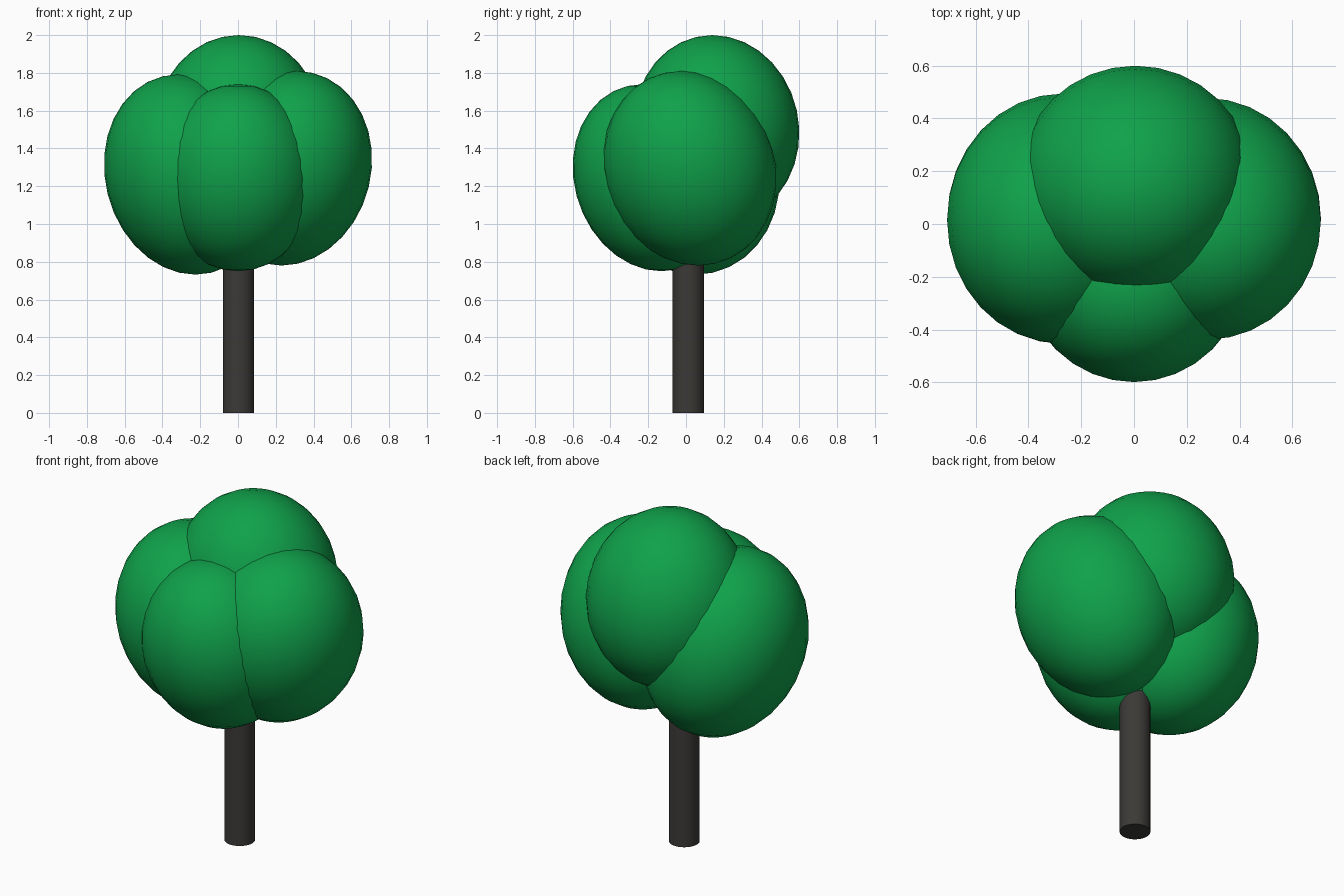
import bpy, math
from mathutils import Matrix

if "Cube" in bpy.data.objects:
    bpy.data.objects.remove(bpy.data.objects["Cube"])


def material(name, rgb):
    m = bpy.data.materials.new(name)
    m.diffuse_color = (*rgb, 1)
    m.use_nodes = True
    m.node_tree.nodes["Principled BSDF"].inputs["Base Color"].default_value = m.diffuse_color
    return m


leaf = material("leaf_green", (0.005, 0.36, 0.07))
bark = material("dark_bark", (0.045, 0.042, 0.038))


def foliage(name, center, radii, lean):
    """Egg-like clump with given half extents; its top is offset sideways by lean."""
    bpy.ops.mesh.primitive_uv_sphere_add(segments=32, ring_count=16, radius=1)
    ob = bpy.context.object
    ob.name = name
    (rx, ry, rz), (tx, ty) = radii, lean
    ob.data.transform(Matrix((
        (math.sqrt(rx * rx - tx * tx), 0, tx, 0),
        (0, math.sqrt(ry * ry - ty * ty), ty, 0),
        (0, 0, rz, 0),
        (0, 0, 0, 1))))
    ob.location = center
    ob.data.materials.append(leaf)
    bpy.ops.object.shade_smooth()


# Four overlapping foliage clumps
foliage("foliage_left", (-0.27, 0.02, 1.262), (0.44, 0.475, 0.53), (-0.045, -0.03))
foliage("foliage_right", (0.27, 0.02, 1.295), (0.44, 0.46, 0.515), (0.04, -0.045))
foliage("foliage_front", (0, -0.18, 1.245), (0.42, 0.42, 0.495), (0, -0.05))
foliage("foliage_back", (0.005, 0.162, 1.505), (0.445, 0.438, 0.495), (0, -0.022))

# Trunk
bpy.ops.mesh.primitive_cylinder_add(vertices=32, radius=0.083, depth=1.1,
                                    location=(0.003, 0.012, 0.55))
trunk = bpy.context.object
trunk.name = "trunk"
trunk.data.materials.append(bark)
bpy.ops.object.shade_smooth_by_angle(angle=math.radians(40))
